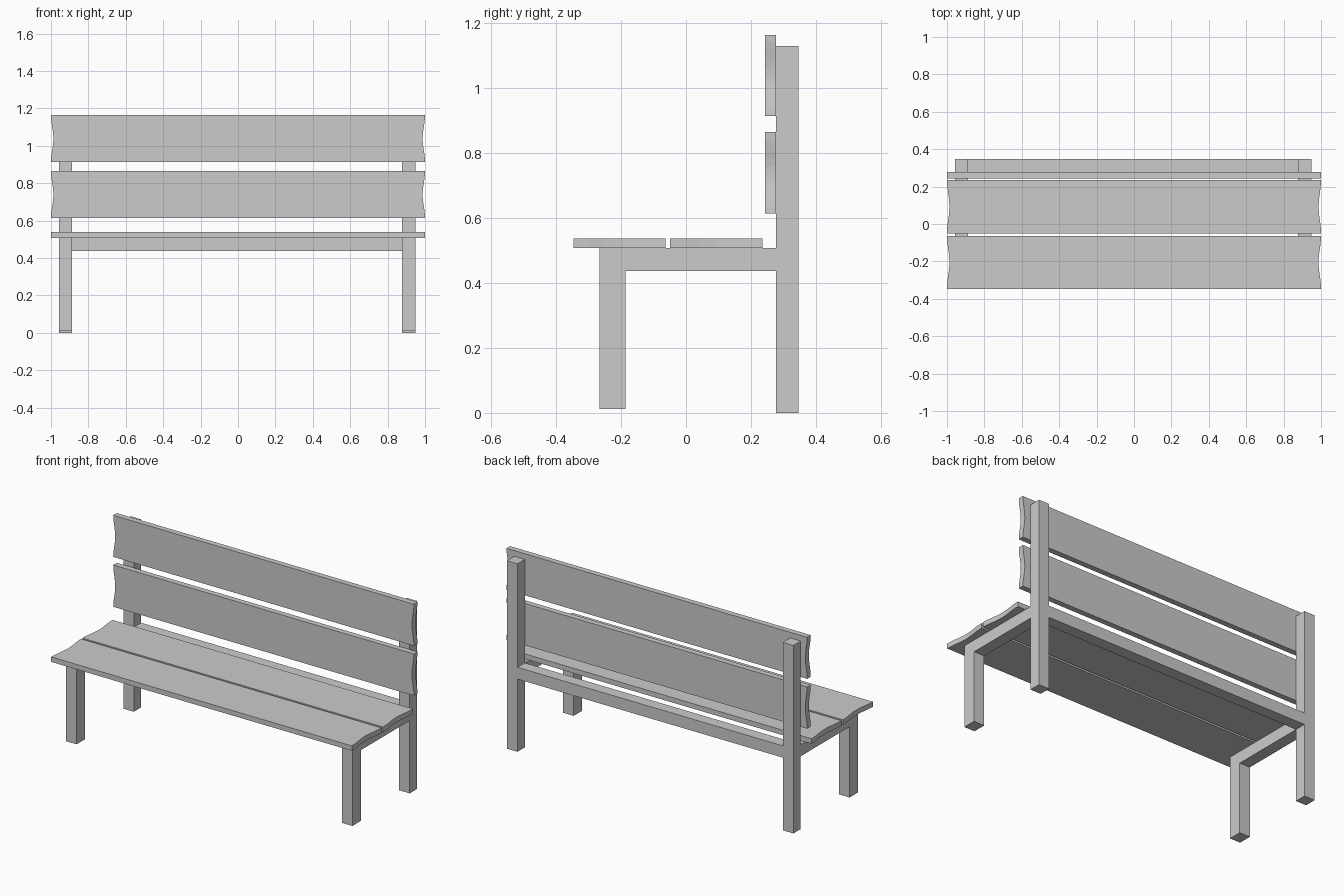
import bpy, bmesh, math

if "Cube" in bpy.data.objects:
    bpy.data.objects.remove(bpy.data.objects["Cube"])


def prism(name, outline, offset):
    """Extrude a flat outline by an offset vector into a closed solid."""
    bm = bmesh.new()
    face = bm.faces.new([bm.verts.new(p) for p in outline])
    ext = bmesh.ops.extrude_face_region(bm, geom=[face])
    verts = [g for g in ext["geom"] if isinstance(g, bmesh.types.BMVert)]
    bmesh.ops.translate(bm, verts=verts, vec=offset)
    bmesh.ops.recalc_face_normals(bm, faces=bm.faces)
    mesh = bpy.data.meshes.new(name)
    bm.to_mesh(mesh)
    bm.free()
    obj = bpy.data.objects.new(name, mesh)
    bpy.context.collection.objects.link(obj)
    return obj


def box(name, x0, x1, y0, y1, z0, z1):
    return prism(name, [(x0, y0, z0), (x1, y0, z0), (x1, y1, z0), (x0, y1, z0)],
                 (0, 0, z1 - z0))


def board_outline(a, b, dip=0.013, n=12):
    """Long board from a to b across, with softly scooped ends."""
    pts = []
    for i in range(n + 1):
        t = i / n
        x = 1 - dip * (0.5 - 0.5 * math.cos(2 * math.pi * t))
        pts.append((x, a + (b - a) * t))
    return pts + [(-x, v) for x, v in reversed(pts)]


# Seat boards
for name, y0, y1 in (("seat_board_front", -0.347, -0.063), ("seat_board_rear", -0.05, 0.235)):
    prism(name, [(x, y, 0.508) for x, y in board_outline(y0, y1)], (0, 0, 0.03))

# Backrest boards
for name, z0, z1 in (("back_board_lower", 0.614, 0.865), ("back_board_upper", 0.914, 1.164)):
    prism(name, [(x, 0.243, z) for x, z in board_outline(z0, z1)], (0, 0.034, 0))

# Side frames: back post, and front leg joined to its seat arm
for side, x0 in (("left", -0.957), ("right", 0.878)):
    x1 = x0 + 0.07
    box("back_post_" + side, x0, x1, 0.277, 0.347, 0, 1.13)
    profile = [(-0.267, 0.012), (-0.187, 0.012), (-0.187, 0.437),
               (0.277, 0.437), (0.277, 0.508), (-0.267, 0.508)]
    prism("front_leg_and_arm_" + side, [(x0, y, z) for y, z in profile], (0.07, 0, 0))

# Rear rail between the back posts
box("rear_rail", -0.887, 0.878, 0.277, 0.347, 0.437, 0.508)
